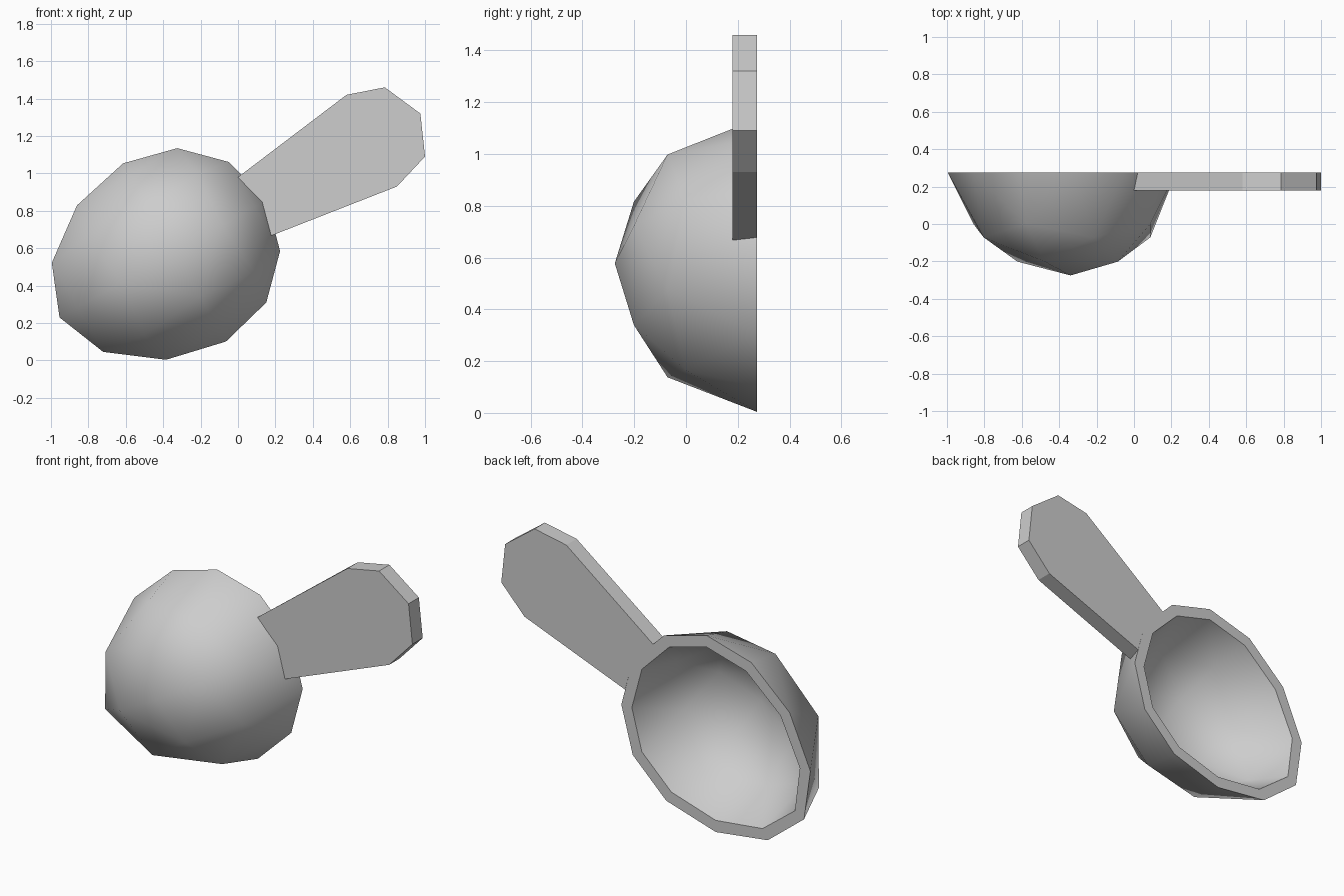
import bpy
import bmesh
from math import radians, sin, cos
from mathutils import Vector

cube = bpy.data.objects.get("Cube")
if cube:
    bpy.data.objects.remove(cube, do_unlink=True)

# Material
grey = bpy.data.materials.new("plain_grey")
grey.use_nodes = True
COLOUR = (0.61, 0.61, 0.61, 1)
grey.diffuse_color = COLOUR
grey.node_tree.nodes["Principled BSDF"].inputs["Base Color"].default_value = COLOUR

RIM_Y, FRONT_Y = 0.275, 0.18
RADIUS, WALL = 0.55, 0.068
CENTRE = Vector((-0.325, RIM_Y, 0.585))
TILT = radians(30)
TIP = CENTRE - RADIUS * Vector((cos(TILT), 0, sin(TILT)))
PULL = Vector((-0.153, 0, -0.08))
REACH = 0.96


def finish(bm, name):
    bmesh.ops.recalc_face_normals(bm, faces=bm.faces[:])
    mesh = bpy.data.meshes.new(name)
    bm.to_mesh(mesh)
    bm.free()
    mesh.materials.append(grey)
    obj = bpy.data.objects.new(name, mesh)
    bpy.context.collection.objects.link(obj)


def bowl_point(radius, level, i):
    """Point on a half sphere, drawn out smoothly towards the spoon tip."""
    polar = radians(51 if level == 2 and i % 2 else 30 * level)
    turn = TILT + (radians(90 / level) * i if level else 0)
    ring = Vector((sin(polar) * cos(turn), -cos(polar), sin(polar) * sin(turn)))
    sphere = CENTRE + RADIUS * ring
    t = max(0, 1 - (sphere - TIP).length / REACH)
    return CENTRE + radius * ring + PULL * (3 * t * t - 2 * t ** 3)


def bowl_shell(bm, radius):
    """Half of a triangulated ball; returns its rim."""
    rings = [[bm.verts.new(bowl_point(radius, k, i)) for i in range(max(1, 4 * k))]
             for k in range(4)]
    for k in range(1, 4):
        outer, inner = rings[k], rings[k - 1]
        for q in range(4):
            for j in range(k):
                a = outer[q * k + j]
                b = outer[(q * k + j + 1) % len(outer)]
                c = inner[(q * (k - 1) + j) % len(inner)]
                bm.faces.new((a, b, c)).smooth = True
                if j < k - 1:
                    d = inner[(q * (k - 1) + j + 1) % len(inner)]
                    bm.faces.new((c, b, d)).smooth = True
    return rings[3]


# Bowl: outer and inner shells joined by a flat rim
bm = bmesh.new()
outer_rim = bowl_shell(bm, RADIUS)
inner_rim = bowl_shell(bm, RADIUS - WALL)
count = len(outer_rim)
for i in range(count):
    n = (i + 1) % count
    bm.faces.new((outer_rim[i], outer_rim[n], inner_rim[n], inner_rim[i]))
finish(bm, "bowl")

# Handle: flat plate whose root follows the bowl wall
blade = [(0.58, 1.42), (0.785, 1.46), (0.975, 1.32), (1.0, 1.09), (0.85, 0.93)]
root_front = [(0.173, 0.665), (0.128, 0.845), (0.0, 0.98)]
root_back = [(0.201, 0.678), (0.151, 0.86), (0.02, 0.991)]
bm = bmesh.new()
front = [bm.verts.new((x, FRONT_Y, z)) for x, z in blade + root_front]
back = [bm.verts.new((x, RIM_Y, z)) for x, z in blade + root_back]
bm.faces.new(front)
bm.faces.new(back)
for i in range(len(front)):
    n = (i + 1) % len(front)
    bm.faces.new((front[i], front[n], back[n], back[i]))
finish(bm, "handle")
